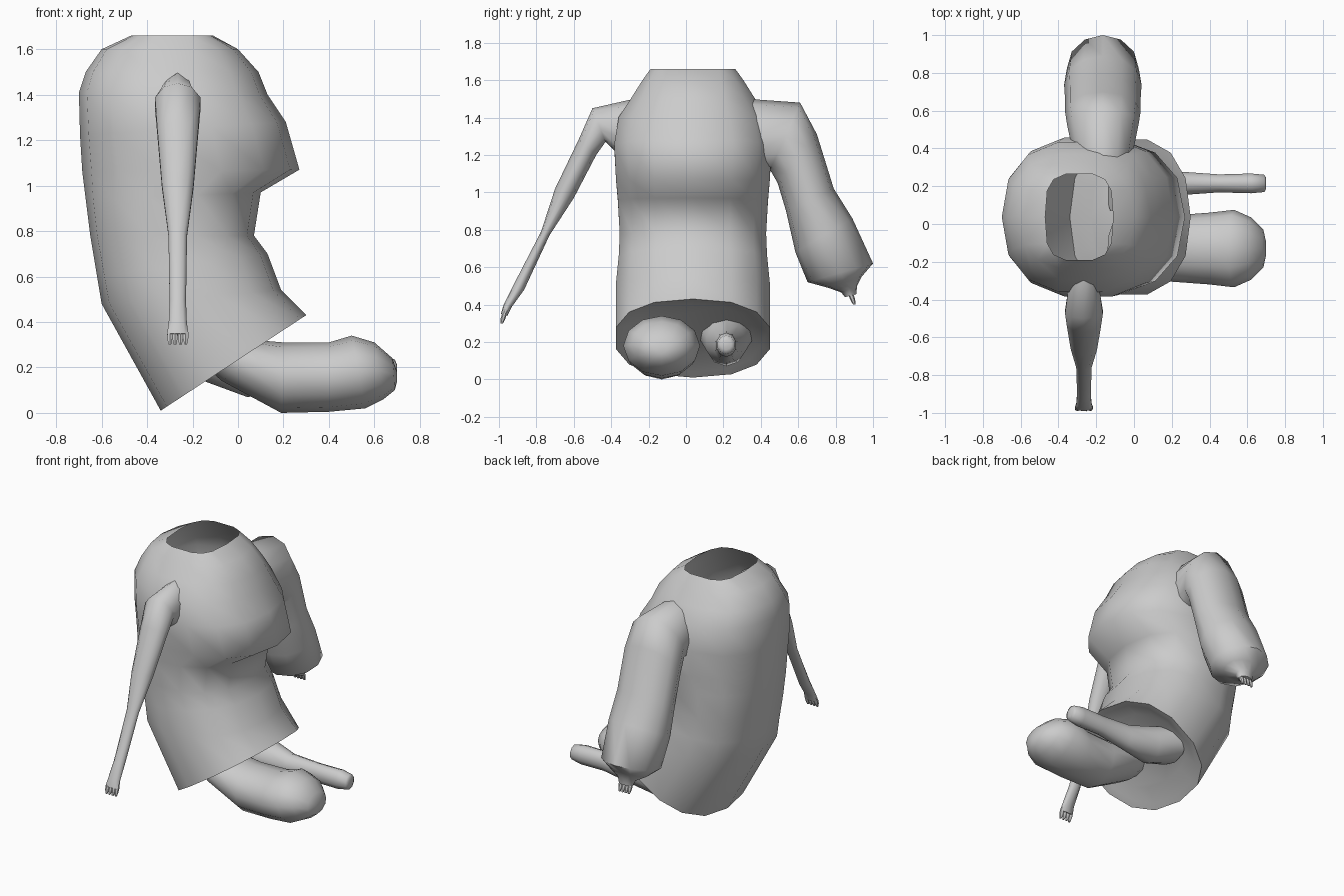
import bpy, bmesh
from math import sin, cos, pi
from mathutils import Vector


def loft(name, rings, plane, offset, n=12, power=1.0, caps=(True, True), angle=1.0):
    """Skin closed rings. A ring is (a, b, c, d, half_width[, power]): its two
    profile points (a, b) and (c, d) in the 'x' (x-z) or 'y' (y-z) plane."""
    bm = bmesh.new()
    loops = []
    for a, b, c, d, w, *rest in rings:
        e = rest[0] if rest else power
        if plane == 'x':
            p, q, side = Vector((a, offset, b)), Vector((c, offset, d)), Vector((0, w, 0))
        else:
            p, q, side = Vector((offset, a, b)), Vector((offset, c, d)), Vector((w, 0, 0))
        loop = []
        for i in range(n):
            t = 2 * pi * i / n
            u, v = [abs(f) ** e * (1 if f > 0 else -1) for f in (cos(t), sin(t))]
            loop.append(bm.verts.new((p + q) / 2 + (q - p) / 2 * u + side * v))
        loops.append(loop)
    for l, m in zip(loops, loops[1:]):
        for i in range(n):
            j = (i + 1) % n
            bm.faces.new((l[i], l[j], m[j], m[i]))
    if caps[0]:
        bm.faces.new(loops[0][::-1])
    if caps[1]:
        bm.faces.new(loops[-1])
    bmesh.ops.recalc_face_normals(bm, faces=bm.faces)
    mesh = bpy.data.meshes.new(name)
    bm.to_mesh(mesh)
    bm.free()
    ob = bpy.data.objects.new(name, mesh)
    bpy.context.collection.objects.link(ob)
    bpy.ops.object.select_all(action='DESELECT')
    ob.select_set(True)
    bpy.context.view_layer.objects.active = ob
    bpy.ops.object.shade_smooth_by_angle(angle=angle)
    return ob


def fingers(name, xs, y0, z0, y1, z1, r):
    for i, x in enumerate(xs):
        loft(f"{name}_{i + 1}", [
            (y0 - r, z0, y0 + r, z0, r),
            ((y0 + y1) / 2 - r, (z0 + z1) / 2, (y0 + y1) / 2 + r, (z0 + z1) / 2, r),
            (y1 - r / 2, z1, y1 + r / 2, z1, r / 2)], 'y', x, n=6)


# Torso: open neck, coat lip at the front, slanted hem with a shallow recessed underside
loft("torso", [
    (-.47, 1.66, -.11, 1.66, .23, .6),
    (-.60, 1.60, .00, 1.60, .275, .75),
    (-.67, 1.50, .09, 1.50, .34),
    (-.70, 1.41, .13, 1.40, .405),
    (-.695, 1.22, .21, 1.28, .43),
    (-.685, 1.06, .27, 1.07, .42),
    (-.67, .94, .10, .97, .41),
    (-.65, .78, .07, .78, .40),
    (-.62, .60, .13, .70, .405),
    (-.60, .48, .19, .54, .42),
    (-.34, .01, .30, .43, .42),
    (-.31, .04, .26, .42, .37),
    (-.23, .12, .17, .40, .32),
], 'x', .037, n=14, power=.85, caps=(False, True), angle=1.4)

# Thick leg resting along the ground
loft("thick_leg", [
    (-.05, .36, -.14, .20, .14),
    (.08, .32, -.07, .14, .17),
    (.20, .31, .19, .0, .175),
    (.40, .31, .40, .005, .19),
    (.50, .34, .56, .02, .205),
    (.60, .31, .64, .06, .165),
    (.68, .24, .69, .10, .10),
    (.70, .18, .70, .14, .03),
], 'x', -.13)

# Thin leg beside it
loft("thin_leg", [
    (-.08, .36, -.15, .14, .15),
    (.08, .31, .04, .07, .11),
    (.25, .26, .25, .09, .065),
    (.45, .25, .45, .12, .05),
    (.62, .25, .62, .12, .055),
    (.69, .235, .69, .135, .048),
    (.70, .21, .70, .16, .03),
], 'x', .215, n=10)

# Thin arm with hand, shoulder sunk into the torso
loft("thin_arm", [
    (-.28, 1.50, -.33, 1.17, .08),
    (-.50, 1.45, -.43, 1.27, .105),
    (-.575, 1.28, -.48, 1.20, .095),
    (-.70, 1.02, -.60, .97, .073),
    (-.775, .79, -.73, .77, .043),
    (-.925, .50, -.865, .48, .038),
    (-.975, .40, -.93, .39, .042),
    (-.99, .35, -.955, .34, .05),
], 'y', -.265, n=10)
fingers("thin_hand_finger", (-.30, -.277, -.253, -.23), -.97, .355, -.985, .30, .013)

# Thick arm with a bulging cuff and a small hand
loft("thick_arm", [
    (.33, 1.50, .34, 1.08, .15),
    (.61, 1.48, .45, 1.12, .19),
    (.70, 1.31, .49, 1.05, .20),
    (.79, 1.02, .535, .90, .20),
    (.89, .86, .585, .68, .205),
    (1.0, .62, .65, .52, .19),
    (.94, .55, .76, .49, .13),
    (.915, .50, .83, .465, .06),
    (.91, .455, .85, .44, .05),
], 'y', -.165)
fingers("thick_hand_finger", (-.20, -.177, -.153, -.13), .88, .46, .90, .40, .014)
